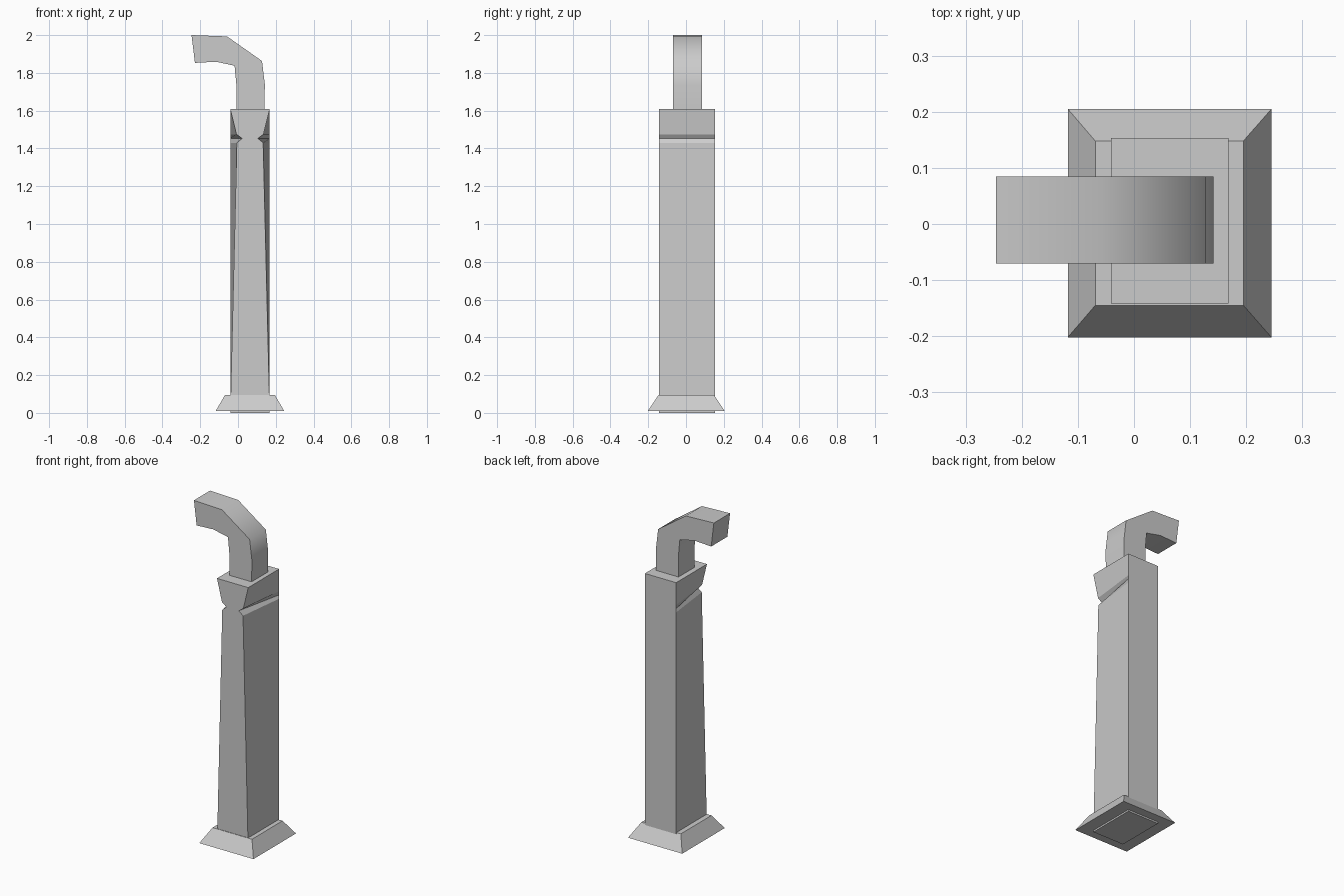
import bpy

if "Cube" in bpy.data.objects:
    bpy.data.objects.remove(bpy.data.objects["Cube"])


def loft(name, rings):
    """Join four-sided rings into a closed skin with capped ends."""
    verts = [v for ring in rings for v in ring]
    faces = [(3, 2, 1, 0)]
    for r in range(len(rings) - 1):
        a, b = r * 4, r * 4 + 4
        faces += [(a + i, a + (i + 1) % 4, b + (i + 1) % 4, b + i) for i in range(4)]
    n = len(verts)
    faces.append((n - 4, n - 3, n - 2, n - 1))
    mesh = bpy.data.meshes.new(name)
    mesh.from_pydata(verts, [], faces)
    mesh.update()
    obj = bpy.data.objects.new(name, mesh)
    bpy.context.collection.objects.link(obj)
    return obj


def rect(x0, x1, y0, y1, z):
    return [(x0, y0, z), (x1, y0, z), (x1, y1, z), (x0, y1, z)]


# Flared foot around the post
loft("base_collar", [rect(-0.118, 0.245, -0.202, 0.205, 0.01),
                     rect(-0.069, 0.195, -0.145, 0.148, 0.095)])

# Post: straight back edges, front edges pinched in with a small notch
X0, X1, Y0, Y1 = -0.041, 0.168, -0.142, 0.153
pinch = [(0.0, 0.0), (1.43, 0.035), (1.453, 0.063), (1.475, 0.033), (1.61, 0.0)]
loft("post", [[(X0 + p, Y0, z), (X1 - p, Y0, z), (X1, Y1, z), (X0, Y1, z)]
              for z, p in pinch])

# Bent square spout: outer and inner points of each section
outer = [(0.14, 1.60), (0.142, 1.74), (0.127, 1.863), (-0.058, 1.993), (-0.246, 2.0)]
inner = [(-0.009, 1.60), (-0.009, 1.74), (-0.018, 1.838), (-0.116, 1.859), (-0.228, 1.853)]
spout = loft("spout", [[(i[0], -0.07, i[1]), (o[0], -0.07, o[1]),
                        (o[0], 0.085, o[1]), (i[0], 0.085, i[1])]
                       for o, i in zip(outer, inner)])
bpy.context.view_layer.objects.active = spout
spout.select_set(True)
bpy.ops.object.shade_smooth_by_angle(angle=1.0)
